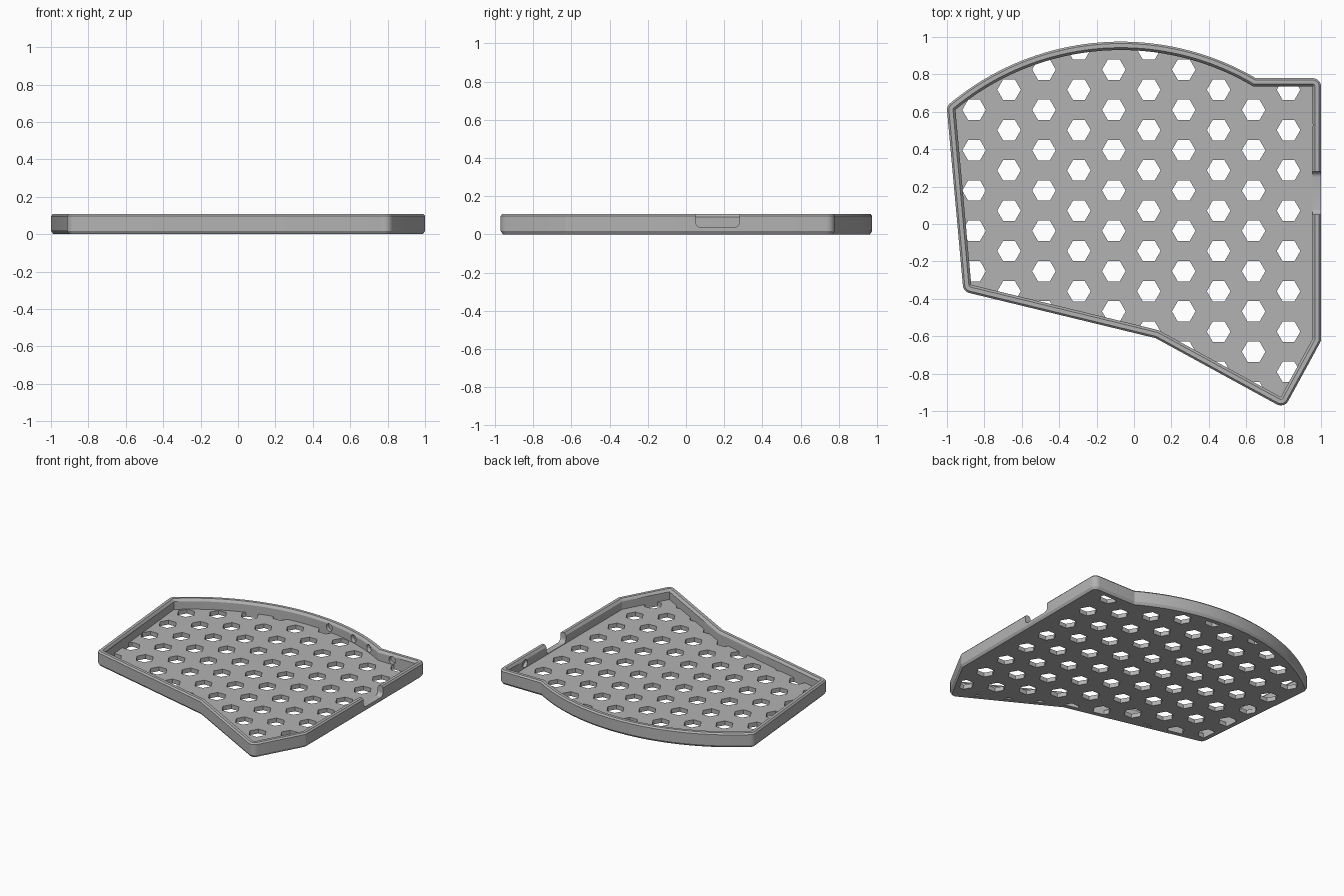
import bpy, bmesh, math
from mathutils import Vector, Matrix

cube = bpy.data.objects.get("Cube")
if cube:
    bpy.data.objects.remove(cube, do_unlink=True)

WALL, FLOOR, TOP = 0.045, 0.032, 0.108

grey = bpy.data.materials.new("plain grey")
grey.use_nodes = True
colour = (0.45, 0.45, 0.45, 1)
grey.diffuse_color = colour
grey.node_tree.nodes["Principled BSDF"].inputs["Base Color"].default_value = colour

# Inner outline of the tray, counter-clockwise, with the arched back edge
centre, radius = Vector((-0.07, -0.455)), 1.385
start, end, steps = math.radians(59.2), math.radians(129.7), 40
arc = [centre + radius * Vector((math.cos(a), math.sin(a)))
       for a in (start + (end - start) * i / steps for i in range(steps + 1))]
core = [Vector((0.955, -0.613)), Vector((0.955, 0.735))] + arc + [
    Vector((-0.87, -0.325)), Vector((0.132, -0.568)), Vector((0.785, -0.925))]


def outward_rays():
    """Corner points with outward rays: a fan at sharp convex corners, else a mitre."""
    rays = []
    for i, p in enumerate(core):
        a = (p - core[i - 1]).normalized()
        b = (core[(i + 1) % len(core)] - p).normalized()
        na, nb = Vector((a.y, -a.x)), Vector((b.y, -b.x))
        turn = math.atan2(a.x * b.y - a.y * b.x, a.dot(b))
        if turn > 0.2:
            for k in range(7):
                t = turn * k / 6
                c, s = math.cos(t), math.sin(t)
                rays.append((p, Vector((na.x * c - na.y * s, na.x * s + na.y * c))))
        else:
            rays.append((p, (na + nb) / (1 + na.dot(nb))))
    return rays


RAYS = outward_rays()


def make_object(name, bm):
    bmesh.ops.remove_doubles(bm, verts=bm.verts, dist=0.0001)
    bmesh.ops.recalc_face_normals(bm, faces=bm.faces)
    mesh = bpy.data.meshes.new(name)
    bm.to_mesh(mesh)
    bm.free()
    mesh.materials.append(grey)
    obj = bpy.data.objects.new(name, mesh)
    bpy.context.collection.objects.link(obj)
    return obj


def loop(bm, out, z):
    return [bm.verts.new((*(p + d * out), z)) for p, d in RAYS]


def bridge(bm, low, high):
    n = len(low)
    for i in range(n):
        j = (i + 1) % n
        bm.faces.new((low[i], low[j], high[j], high[i]))


def prism(bm, points, z0, z1):
    low = [bm.verts.new((*p, z0)) for p in points]
    high = [bm.verts.new((*p, z1)) for p in points]
    bridge(bm, low, high)
    bm.faces.new(low[::-1])
    bm.faces.new(high)


def cut(obj, cutter):
    mod = obj.modifiers.new("cut", "BOOLEAN")
    mod.operation, mod.solver, mod.object = "DIFFERENCE", "EXACT", cutter
    bpy.ops.object.select_all(action="DESELECT")
    bpy.context.view_layer.objects.active = obj
    obj.select_set(True)
    bpy.ops.object.modifier_apply(modifier=mod.name)
    bpy.data.objects.remove(cutter, do_unlink=True)


# Rim wall with chamfered edges, swept around the outline
bm = bmesh.new()
profile = [(0, 0), (0.033, 0), (WALL, 0.018), (WALL, 0.097), (0.035, TOP),
           (0.013, TOP), (0.005, 0.099), (0, 0.09)]
loops = [loop(bm, out, z) for out, z in profile]
for i, ring in enumerate(loops):
    bridge(bm, ring, loops[(i + 1) % len(loops)])
bmesh.ops.remove_doubles(bm, verts=bm.verts, dist=0.0001)
bmesh.ops.dissolve_degenerate(bm, edges=bm.edges, dist=0.0001)
rim = make_object("rim_wall", bm)

# Floor plate
bm = bmesh.new()
prism(bm, [p + d * 0.01 for p, d in RAYS], 0, FLOOR)
floor = make_object("floor_plate", bm)

# Staggered hexagonal vents
bm = bmesh.new()
for col in range(10):
    for row in range(-8, 3):
        c = Vector((-0.855 + col * 0.1868, 0.61 + row * 0.2155 + (col % 2) * 0.1077))
        prism(bm, [c + 0.063 * Vector((math.cos(k * math.pi / 3), math.sin(k * math.pi / 3)))
                   for k in range(6)], -0.1, 0.1)
cut(floor, make_object("vent_cutter", bm))

# Cable notch with rounded lower corners in the side wall
bm = bmesh.new()
bmesh.ops.create_cube(bm, size=1, matrix=Matrix.Translation((0.98, 0.165, 0.136))
                      @ Matrix.Diagonal((0.2, 0.23, 0.2, 1)))
lower = [e for e in bm.edges if all(v.co.z < 0.1 for v in e.verts)
         and abs(e.verts[0].co.x - e.verts[1].co.x) > 0.1]
bmesh.ops.bevel(bm, geom=lower, offset=0.03, segments=5, profile=0.5, affect="EDGES")
cut(rim, make_object("notch_cutter", bm))

# Shallow round recesses on the inside of the back and side walls
spots = [(Vector((0.955, 0.53)), Vector((1, 0))), (Vector((0.757, 0.735)), Vector((0, 1)))]
for x in (0.11, 0.346, 0.52):
    dx = x - centre.x
    away = Vector((dx, math.sqrt(radius ** 2 - dx ** 2)))
    spots.append((centre + away, away.normalized()))
bm = bmesh.new()
for p, d in spots:
    turn = Vector((0, 0, 1)).rotation_difference(Vector((*d, 0))).to_matrix().to_4x4()
    bmesh.ops.create_cone(bm, cap_ends=True, segments=20, radius1=0.028, radius2=0.028,
                          depth=0.05, matrix=Matrix.Translation((*p, 0.064)) @ turn)
cut(rim, make_object("recess_cutter", bm))

# Smooth the curved faces, keep the edges crisp
bpy.ops.object.select_all(action="DESELECT")
for obj in (rim, floor):
    obj.select_set(True)
bpy.context.view_layer.objects.active = rim
bpy.ops.object.shade_smooth_by_angle(angle=math.radians(20))
